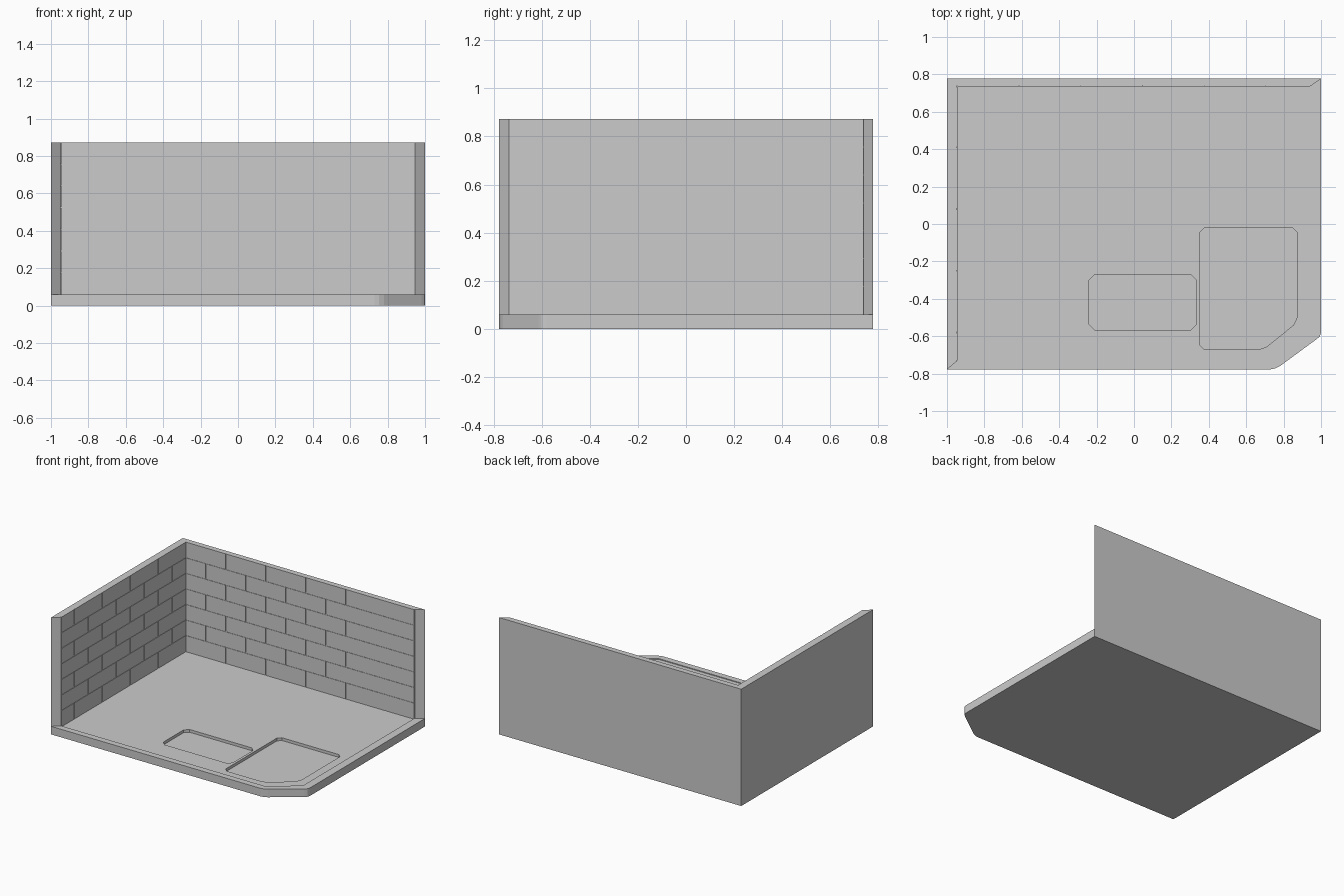
import bpy, bmesh

if "Cube" in bpy.data.objects:
    bpy.data.objects.remove(bpy.data.objects["Cube"])


def prism(name, pts, z0, z1):
    """Vertical prism from a counter-clockwise outline."""
    bm = bmesh.new()
    low = [bm.verts.new((x, y, z0)) for x, y in pts]
    top = [bm.verts.new((x, y, z1)) for x, y in pts]
    bm.faces.new(low[::-1])
    bm.faces.new(top)
    for i in range(len(pts)):
        j = (i + 1) % len(pts)
        bm.faces.new((low[i], low[j], top[j], top[i]))
    mesh = bpy.data.meshes.new(name)
    bm.to_mesh(mesh)
    bm.free()
    ob = bpy.data.objects.new(name, mesh)
    bpy.context.collection.objects.link(ob)
    return ob


def clipped(pts, c):
    """Cut each corner of an outline by distance c."""
    out = []
    n = len(pts)
    for i, (x, y) in enumerate(pts):
        for qx, qy in (pts[i - 1], pts[(i + 1) % n]):
            d = ((qx - x) ** 2 + (qy - y) ** 2) ** 0.5
            out.append((x + (qx - x) * c / d, y + (qy - y) * c / d))
    return out


X, Y = 1.0, 0.777          # outer half sizes
LX, BY = -0.948, 0.738     # inner wall planes
Z0, ZF, ZT = 0.06, 0.054, 0.872

# floor slab with a cut front right corner
slab = prism("floor_slab", [(-X, -Y), (0.73, -Y), (0.755, -0.772), (0.78, -0.76),
                            (0.98, -0.613), (0.994, -0.6), (X, -0.58),
                            (X, Y), (-X, Y)], 0, Z0)

# cutters: shallow floor inset and the two sunken panels
inset = [(LX, -0.731), (0.738, -0.731), (0.94, -0.575), (0.94, BY), (LX, BY)]
small = clipped([(-0.24, -0.567), (0.333, -0.567), (0.333, -0.27), (-0.24, -0.27)], 0.03)
large = clipped([(0.352, -0.672), (0.69, -0.672), (0.872, -0.525),
                 (0.872, -0.02), (0.352, -0.02)], 0.025)
for name, pts, z in (("inset_cutter", inset, ZF),
                     ("small_panel_cutter", small, 0.033),
                     ("large_panel_cutter", large, 0.033)):
    cutter = prism(name, pts, z, 0.2)
    mod = slab.modifiers.new(name, 'BOOLEAN')
    mod.operation = 'DIFFERENCE'
    mod.solver = 'EXACT'
    mod.object = cutter
    bpy.context.view_layer.objects.active = slab
    bpy.ops.object.modifier_apply(modifier=name)
    bpy.data.objects.remove(cutter)

# L-shaped wall with mitred ends
prism("walls", [(-X, -Y), (LX, -0.735), (LX, BY), (0.945, BY), (X, Y), (-X, Y)], Z0, ZT)

# staggered blocks facing the inside of both walls
ROWS, LEN, GAP, PROUD = 7, 0.33, 0.002, 0.003
row_h = (ZT - Z0) / ROWS


def block_row(name, start, end, row, offset, place):
    z0 = ZF if row == 0 else Z0 + row * row_h + GAP
    z1 = Z0 + (row + 1) * row_h - (0 if row == ROWS - 1 else GAP)
    a = start
    b = start + offset
    while a < end - 0.01:
        b = min(b, end)
        prism(name, place(a + GAP, b - GAP), z0, z1)
        a, b = b, b + LEN


for r in range(ROWS):
    shift = LEN / 2 if r % 2 else 0
    block_row("back_wall_block", LX + PROUD, 0.942, r, LEN - shift,
              lambda a, b: [(a, BY - PROUD), (b, BY - PROUD), (b, BY), (a, BY)])
    block_row("left_wall_block", -0.733, BY - PROUD, r, 0.153 + shift,
              lambda a, b: [(LX, a), (LX + PROUD, a), (LX + PROUD, b), (LX, b)])
